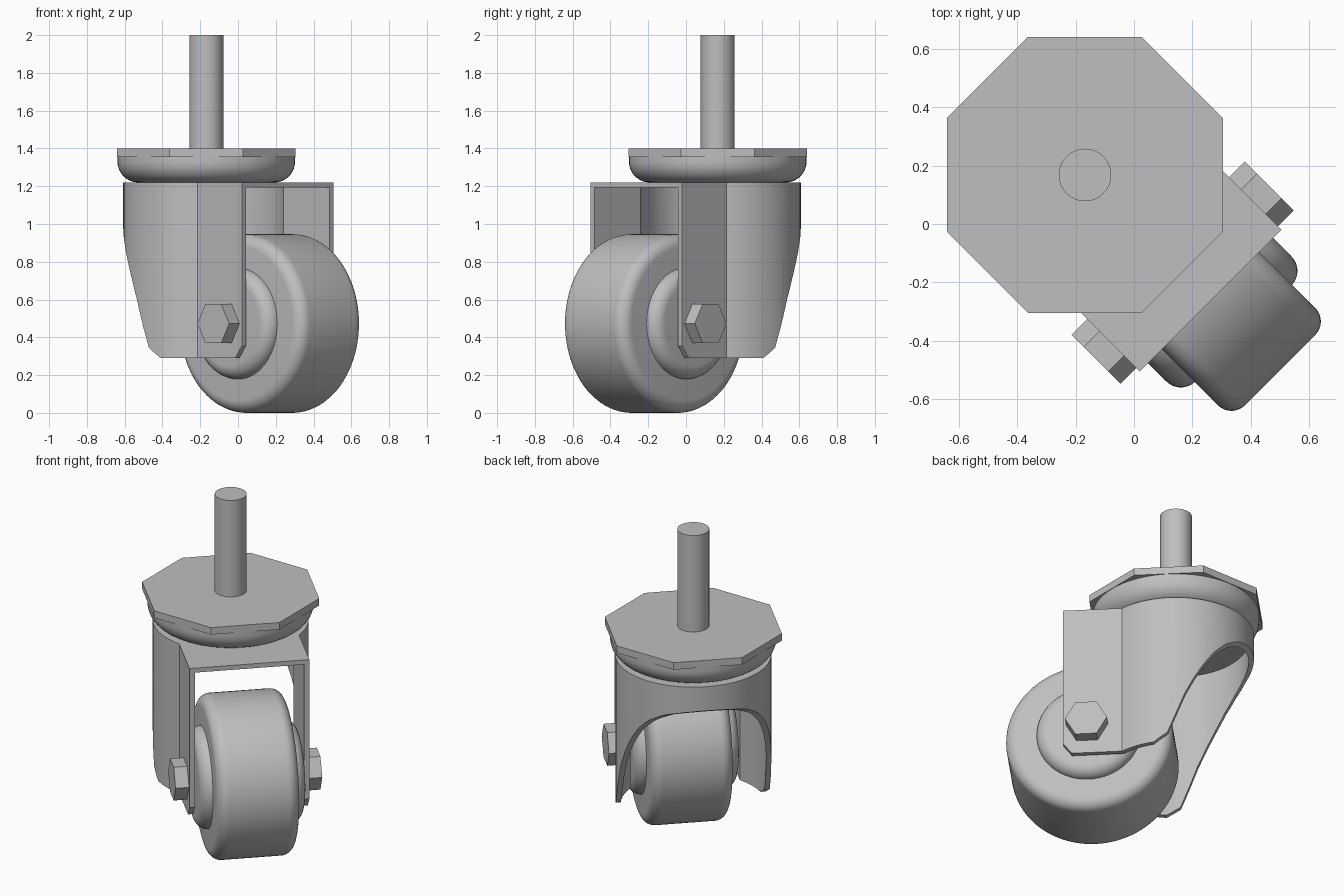
import bpy, bmesh, math
from mathutils import Matrix

if "Cube" in bpy.data.objects:
    bpy.data.objects.remove(bpy.data.objects["Cube"])

# Local frame: stem axis at the origin, wheel trails along +x, axle along y
PLACE = Matrix.Translation((-0.168, 0.168, 0)) @ Matrix.Rotation(-math.pi / 4, 4, 'Z')
AXLE = Matrix.Translation((0.473, 0, 0.473)) @ Matrix.Rotation(math.pi / 2, 4, 'X')

metal = bpy.data.materials.new("grey_metal")
metal.diffuse_color = (0.52, 0.52, 0.52, 1)
metal.use_nodes = True
metal.node_tree.nodes["Principled BSDF"].inputs["Base Color"].default_value = metal.diffuse_color


def make(name, bm, local=Matrix()):
    bmesh.ops.recalc_face_normals(bm, faces=bm.faces)
    me = bpy.data.meshes.new(name)
    bm.to_mesh(me)
    bm.free()
    me.transform(PLACE @ local)
    me.materials.append(metal)
    ob = bpy.data.objects.new(name, me)
    bpy.context.collection.objects.link(ob)
    return ob


def smooth(ob, angle=30):
    bpy.ops.object.select_all(action='DESELECT')
    ob.select_set(True)
    bpy.context.view_layer.objects.active = ob
    bpy.ops.object.shade_smooth_by_angle(angle=math.radians(angle))


def lathe(name, profile, local=Matrix(), steps=64):
    """Spin (radius, height) points about z; ends closed with caps."""
    bm = bmesh.new()
    rings = [[bm.verts.new((r * math.cos(2 * math.pi * i / steps),
                            r * math.sin(2 * math.pi * i / steps), z))
              for i in range(steps)] for r, z in profile]
    for a, b in zip(rings, rings[1:]):
        for i in range(steps):
            j = (i + 1) % steps
            bm.faces.new((a[i], a[j], b[j], b[i]))
    bm.faces.new(rings[0])
    bm.faces.new(rings[-1])
    ob = make(name, bm, local)
    smooth(ob)
    return ob


def prism(name, points, vec, local=Matrix()):
    """Extrude a closed outline of 3D points along vec."""
    bm = bmesh.new()
    face = bm.faces.new([bm.verts.new(p) for p in points])
    new = bmesh.ops.extrude_face_region(bm, geom=[face])["geom"]
    bmesh.ops.translate(bm, vec=vec, verts=[g for g in new if isinstance(g, bmesh.types.BMVert)])
    return make(name, bm, local)


def rounded(radius, half, fillet, n=8):
    """Barrel profile with filleted rims."""
    top = [(radius - fillet + fillet * math.cos(a), half - fillet + fillet * math.sin(a))
           for a in (math.pi / 2 * k / n for k in range(n + 1))]
    return [(r, -z) for r, z in reversed(top)] + top


def polygon(n, r, z, start=0.0):
    return [(r * math.cos(start + 2 * math.pi * i / n),
             r * math.sin(start + 2 * math.pi * i / n), z) for i in range(n)]


def fork_outline(r, half, front, z, n=48):
    """Round back joined to two flat cheeks."""
    a0 = math.asin(half / r)
    arc = [(r * math.cos(a), r * math.sin(a), z)
           for a in (a0 + (2 * math.pi - 2 * a0) * i / n for i in range(n + 1))]
    return [(front, half, z)] + arc + [(front, -half, z)]


# Threaded stem, octagonal plate and bearing cup
lathe("stem", [(0.09, 1.39), (0.09, 2.0)], steps=48)
prism("top_plate", polygon(8, 0.5114, 1.356, math.pi / 8), (0, 0, 0.044))
cup = [(0.36, 1.2)] + [(0.36 + 0.11 * math.sin(a), 1.33 - 0.11 * math.cos(a))
                       for a in (math.pi / 2 * k / 10 for k in range(11))] + [(0.47, 1.357)]
lathe("bearing_cup", cup)

# Fork: solid body, hollowed, then trimmed to its side shape
fork = prism("fork", fork_outline(0.44, 0.343, 0.609, 0.2), (0, 0, 1.02))
hollow = prism("hollow_cutter", fork_outline(0.41, 0.313, 0.8, 0.1), (0, 0, 1.092))
side = [(0.609, 0.355), (0.56, 0.29), (0.09, 0.29), (0.01, 0.345), (-0.035, 0.46),
        (-0.088, 0.6), (-0.14, 0.71), (-0.195, 0.81), (-0.25, 0.90), (-0.31, 0.975),
        (-0.37, 1.03), (-0.44, 1.07), (-0.6, 1.09), (-0.6, 1.4), (0.7, 1.4), (0.7, 0.475)]
trim = prism("trim_cutter", [(x, -0.7, z) for x, z in side], (0, 1.4, 0))
bpy.context.view_layer.objects.active = fork
for cutter, op in ((hollow, 'DIFFERENCE'), (trim, 'INTERSECT')):
    mod = fork.modifiers.new(op.lower(), 'BOOLEAN')
    mod.operation, mod.object, mod.solver = op, cutter, 'EXACT'
    bpy.ops.object.modifier_apply(modifier=mod.name)
    bpy.data.objects.remove(cutter)
smooth(fork, 20)

# Wheel, hub and axle
lathe("wheel", rounded(0.473, 0.236, 0.066), AXLE, 96)
lathe("hub", rounded(0.295, 0.303, 0.07), AXLE)
lathe("axle", [(0.07, -0.35), (0.07, 0.35)], AXLE, 32)

# Hex bolt heads on both cheeks
for name, z in (("front_bolt", 0.343), ("back_bolt", -0.42)):
    prism(name, polygon(6, 0.119, z), (0, 0, 0.077), AXLE)
